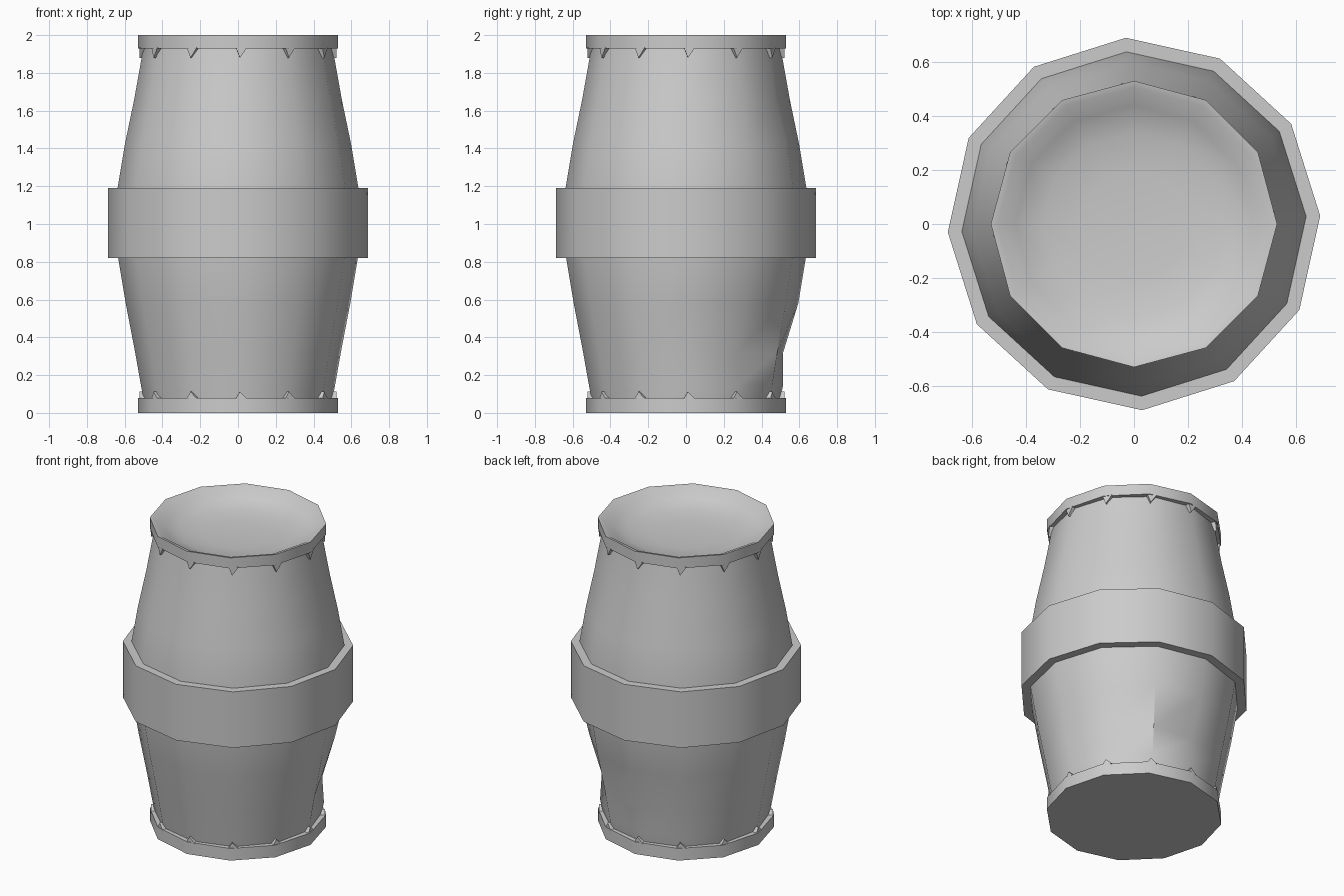
import bpy, bmesh, math
from mathutils import Vector

if "Cube" in bpy.data.objects:
    bpy.data.objects.remove(bpy.data.objects["Cube"])

SIDES = 12


def finish(bm, name):
    bmesh.ops.recalc_face_normals(bm, faces=bm.faces)
    mesh = bpy.data.meshes.new(name)
    bm.to_mesh(mesh)
    bm.free()
    obj = bpy.data.objects.new(name, mesh)
    bpy.context.collection.objects.link(obj)
    bpy.ops.object.select_all(action='DESELECT')
    obj.select_set(True)
    bpy.context.view_layer.objects.active = obj
    bpy.ops.object.shade_smooth_by_angle(angle=math.radians(35))
    return obj


def turn(name, profile, rot=0.0, closed=False, dents=(), caps=()):
    """Revolve (radius, z) points into a 12-sided shell."""
    bm = bmesh.new()
    rings = []
    for i, (r, z) in enumerate(profile):
        ring = []
        for k in range(SIDES):
            a = math.radians(rot + k * 360 / SIDES)
            rr = r - sum(d for (row, col, d) in dents if (row, col) == (i, k))
            ring.append(bm.verts.new((rr * math.cos(a), rr * math.sin(a), z)))
        rings.append(ring)
    pairs = list(zip(rings, rings[1:]))
    if closed:
        pairs.append((rings[-1], rings[0]))
    for lo, hi in pairs:
        for k in range(SIDES):
            n = (k + 1) % SIDES
            bm.faces.new((lo[k], lo[n], hi[n], hi[k]))
    for c in caps:
        bm.faces.new(rings[c])
    return finish(bm, name)


def teeth(name, z_base, z_tip):
    """Small pointed lugs at each corner of a rim."""
    bm = bmesh.new()
    for k in range(SIDES):
        a = math.radians(k * 360 / SIDES + 2.0)
        out = Vector((math.cos(a), math.sin(a), 0))
        side = Vector((-math.sin(a), math.cos(a), 0))
        up = Vector((0, 0, 1))
        shape = [(-0.03, z_base), (0.03, z_base), (0.012, z_base + (z_tip - z_base) * 0.5),
                 (-0.008, z_tip)]
        loops = [[bm.verts.new(out * r + side * s + up * z) for s, z in shape]
                 for r in (0.49, 0.522)]
        bm.faces.new(loops[0])
        bm.faces.new(loops[1])
        for i in range(4):
            j = (i + 1) % 4
            bm.faces.new((loops[0][i], loops[0][j], loops[1][j], loops[1][i]))
    return finish(bm, name)


# Bulging barrel wall with a few dents (row, column, depth)
turn("barrel_body",
     [(0.495, 0.04), (0.515, 0.15), (0.545, 0.32), (0.595, 0.58), (0.635, 0.82), (0.645, 1.0),
      (0.638, 1.19), (0.60, 1.42), (0.55, 1.66), (0.50, 1.94)],
     rot=2.5,
     dents=[(2, 1, 0.04), (3, 1, 0.015), (2, 3, 0.03), (8, 2, 0.015)])

# Wide hoop round the middle
turn("middle_band", [(0.635, 0.82), (0.69, 0.82), (0.69, 1.19), (0.635, 1.19)],
     rot=2.5, closed=True)

# Top rim with its dished drum head
turn("top_rim_and_head",
     [(0.485, 1.93), (0.53, 1.93), (0.53, 2.0), (0.505, 1.995), (0.44, 1.95),
      (0.34, 1.92), (0.2, 1.905)],
     caps=(6,))

# Bottom rim closed by a flat base
turn("bottom_rim_and_base", [(0.49, 0.08), (0.53, 0.08), (0.53, 0.0)], caps=(2,))

# Lugs on both rims
teeth("top_rim_lugs", 1.935, 1.88)
teeth("bottom_rim_lugs", 0.075, 0.112)
